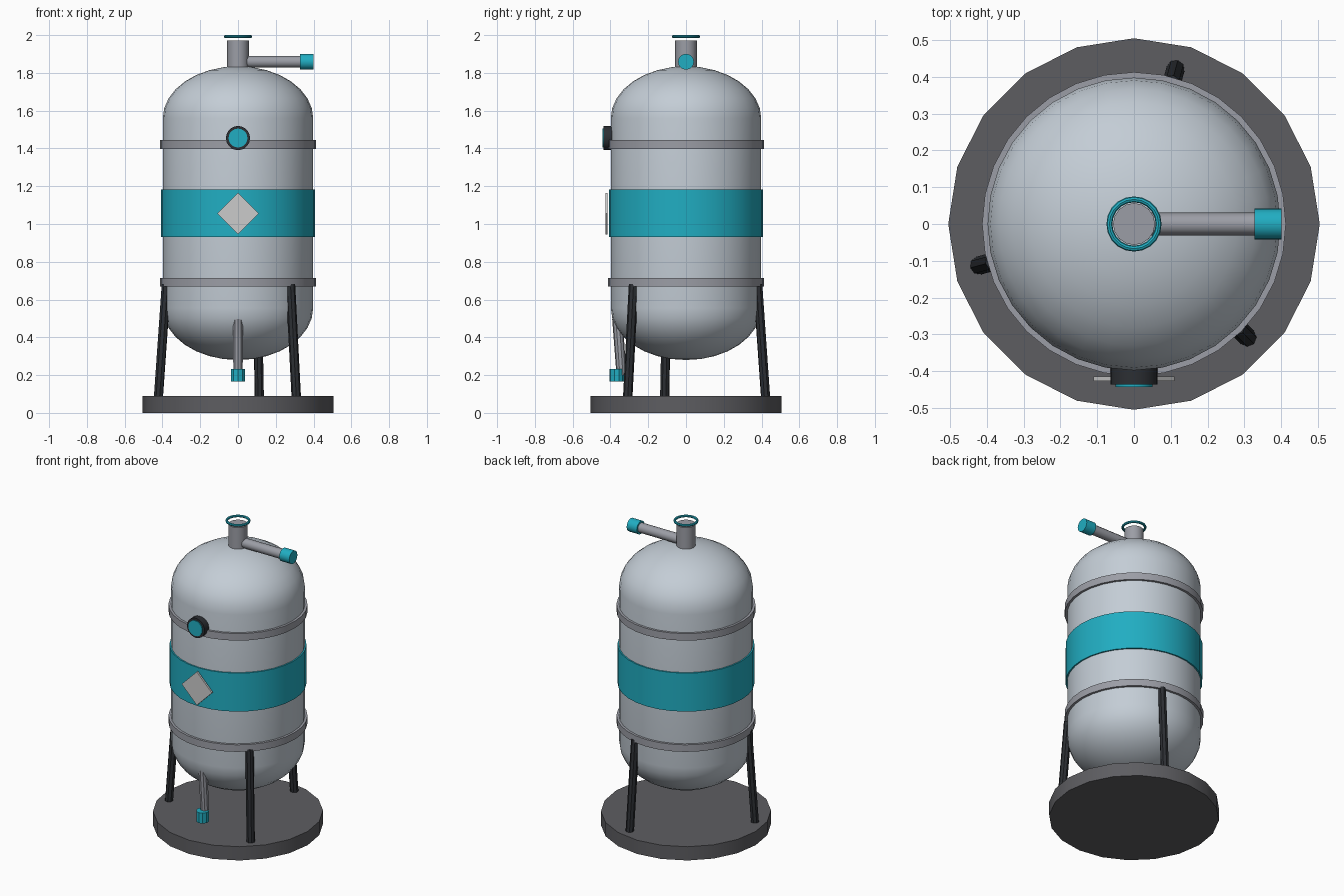
import bpy, bmesh
from math import sin, cos, pi, radians
from mathutils import Vector

if "Cube" in bpy.data.objects:
    bpy.data.objects.remove(bpy.data.objects["Cube"])


def material(name, r, g, b):
    m = bpy.data.materials.new(name)
    m.diffuse_color = (r, g, b, 1)
    m.use_nodes = True
    m.node_tree.nodes["Principled BSDF"].inputs["Base Color"].default_value = m.diffuse_color
    return m


TEAL = material("teal", 0.015, 0.42, 0.54)
DARK = material("dark", 0.025, 0.028, 0.033)
STEEL = material("pale_steel", 0.55, 0.61, 0.67)
TRIM = material("trim_grey", 0.33, 0.34, 0.38)
FLOOR = material("base_grey", 0.11, 0.11, 0.12)
PLATE = material("plate_grey", 0.58, 0.58, 0.58)


def finish(name, mat):
    ob = bpy.context.object
    ob.name = name
    ob.data.materials.append(mat)
    bpy.ops.object.shade_smooth_by_angle(angle=radians(35))
    return ob


def rod(name, a, b, r, sides, mat, r2=None):
    """Cylinder or cone from point a to point b."""
    a, b = Vector(a), Vector(b)
    d = b - a
    bpy.ops.mesh.primitive_cone_add(
        vertices=sides, radius1=r, radius2=r if r2 is None else r2,
        depth=d.length, location=(a + b) / 2,
        rotation=d.to_track_quat('Z', 'Y').to_euler())
    return finish(name, mat)


def lathe(name, profile, sides, mat):
    """Revolve an (r, z) profile whose ends lie on the axis."""
    bm = bmesh.new()
    vs = [bm.verts.new((r, 0, z)) for r, z in profile]
    edges = [bm.edges.new(p) for p in zip(vs, vs[1:])]
    bmesh.ops.spin(bm, geom=vs + edges, cent=(0, 0, 0), axis=(0, 0, 1),
                   angle=2 * pi, steps=sides, use_merge=True)
    bmesh.ops.remove_doubles(bm, verts=bm.verts, dist=1e-5)
    bmesh.ops.recalc_face_normals(bm, faces=bm.faces)
    me = bpy.data.meshes.new(name)
    bm.to_mesh(me)
    bm.free()
    ob = bpy.data.objects.new(name, me)
    bpy.context.collection.objects.link(ob)
    bpy.ops.object.select_all(action='DESELECT')
    ob.select_set(True)
    bpy.context.view_layer.objects.active = ob
    return finish(name, mat)


# Base disc
rod("base", (0, 0, 0), (0, 0, 0.09), 0.505, 20, FLOOR)

# Tank with elliptical domes
R, H, LOW, HIGH, N = 0.398, 0.275, 0.555, 1.56, 8
arc = [(R * sin(pi / 2 * i / N), H * cos(pi / 2 * i / N)) for i in range(N + 1)]
profile = [(r, LOW - h) for r, h in arc] + [(r, HIGH + h) for r, h in reversed(arc)]
lathe("tank", profile, 32, STEEL)

# Coloured band and two hoops
rod("band", (0, 0, 0.93), (0, 0, 1.182), 0.407, 32, TEAL)
for name, z in (("lower_hoop", 0.669), ("upper_hoop", 1.398)):
    rod(name, (0, 0, z), (0, 0, z + 0.046), 0.413, 32, TRIM)

# Three splayed legs
for i, deg in enumerate((75, 195, 315)):
    c, s = cos(radians(deg)), sin(radians(deg))
    rod(f"leg_{i + 1}", (0.436 * c, 0.436 * s, 0.085),
        (0.393 * c, 0.393 * s, 0.68), 0.025, 8, DARK)

# Neck, floating rim ring and outlet pipe
rod("neck", (0, 0, 1.80), (0, 0, 1.972), 0.057, 16, TRIM)
bpy.ops.mesh.primitive_torus_add(location=(0, 0, 1.992), major_radius=0.067,
                                 minor_radius=0.008, major_segments=20,
                                 minor_segments=8)
finish("rim_ring", TEAL)
rod("outlet_pipe", (0, 0, 1.859), (0.35, 0, 1.859), 0.031, 12, TRIM)
rod("outlet_cap", (0.328, 0, 1.859), (0.401, 0, 1.859), 0.042, 16, TEAL)

# Drain pipe and cap
rod("drain_pipe", (0, -0.342, 0.20), (0, -0.363, 0.50), 0.026, 10, TRIM, 0.028)
rod("drain_cap", (0, -0.367, 0.165), (0, -0.367, 0.233), 0.039, 10, TEAL)

# Sight glass
rod("gauge_rim", (0, -0.38, 1.455), (0, -0.437, 1.455), 0.064, 20, DARK)
rod("gauge_lens", (0, -0.41, 1.455), (0, -0.443, 1.455), 0.050, 20, TEAL)

# Diamond plate
bpy.ops.mesh.primitive_cube_add(size=1, location=(0, -0.421, 1.055),
                                rotation=(0, pi / 4, 0))
bpy.context.object.scale = (0.155, 0.012, 0.155)
finish("diamond_plate", PLATE)
